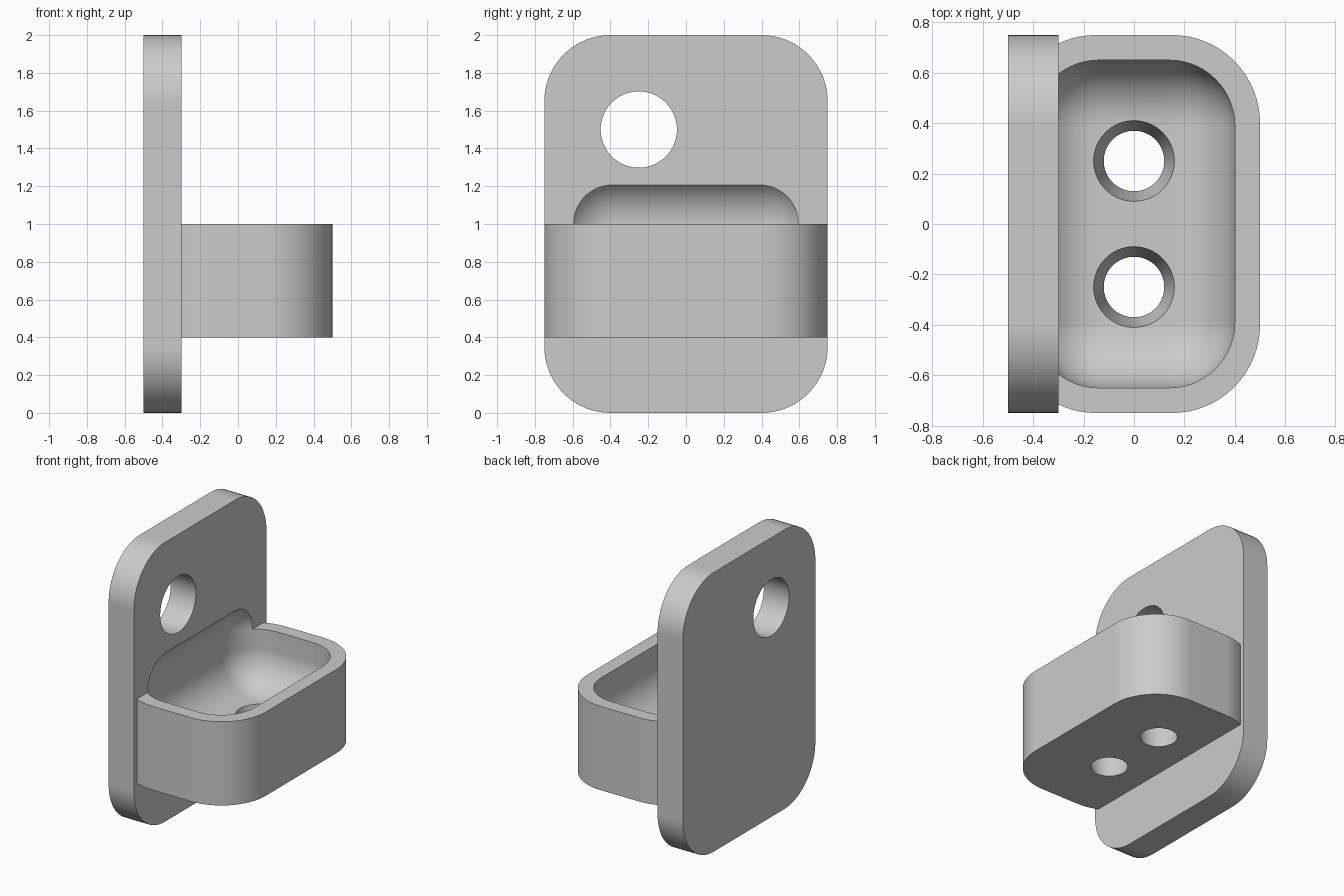
import bpy, bmesh, math
from mathutils import Matrix

cube = bpy.data.objects.get("Cube")
if cube:
    bpy.data.objects.remove(cube, do_unlink=True)

grey = bpy.data.materials.new("plain_grey")
grey.use_nodes = True
colour = (0.6, 0.6, 0.6, 1)
grey.diffuse_color = colour
grey.node_tree.nodes["Principled BSDF"].inputs["Base Color"].default_value = colour


def finish(name, bm):
    """Turn a bmesh into a grey object."""
    bmesh.ops.recalc_face_normals(bm, faces=bm.faces)
    mesh = bpy.data.meshes.new(name)
    bm.to_mesh(mesh)
    bm.free()
    mesh.materials.append(grey)
    obj = bpy.data.objects.new(name, mesh)
    bpy.context.collection.objects.link(obj)
    return obj


def rounded_outline(half_u, half_v, radius, steps=16):
    """Points round a rectangle with rounded corners."""
    points = []
    for corner, (su, sv) in enumerate([(1, 1), (-1, 1), (-1, -1), (1, -1)]):
        for i in range(steps + 1):
            a = math.pi / 2 * (corner + i / steps)
            points.append((su * (half_u - radius) + radius * math.cos(a),
                           sv * (half_v - radius) + radius * math.sin(a)))
    return points


def prism(name, points, offset):
    """Extrude a closed outline of 3D points by an offset."""
    bm = bmesh.new()
    face = bm.faces.new([bm.verts.new(p) for p in points])
    result = bmesh.ops.extrude_face_region(bm, geom=[face], use_keep_orig=True)
    moved = [g for g in result["geom"] if isinstance(g, bmesh.types.BMVert)]
    bmesh.ops.translate(bm, vec=offset, verts=moved)
    bmesh.ops.remove_doubles(bm, verts=bm.verts, dist=0.0001)
    return finish(name, bm)


def cone(name, bottom, top, depth, matrix):
    bm = bmesh.new()
    bmesh.ops.create_cone(bm, cap_ends=True, segments=64, radius1=bottom,
                          radius2=top, depth=depth, matrix=matrix)
    return finish(name, bm)


def combine(target, other, operation):
    """Apply a boolean and discard the other object."""
    mod = target.modifiers.new("combine", "BOOLEAN")
    mod.object = other
    mod.operation = operation
    mod.solver = "EXACT"
    bpy.context.view_layer.objects.active = target
    bpy.ops.object.modifier_apply(modifier=mod.name)
    bpy.data.objects.remove(other, do_unlink=True)


# Upright back plate
bracket = prism("wall_bracket",
                [(-0.5, y, z + 1) for y, z in rounded_outline(0.75, 1, 0.35)],
                (0.2, 0, 0))

# Tray block, its back end buried in the plate
tray_points = []
for x, y in rounded_outline(0.5, 0.75, 0.35):
    if x > -0.45:
        tray_points.append((x, y, 0.4))
tray = prism("tray", tray_points, (0, 0, 0.6))
combine(bracket, tray, "UNION")

# Soft-cornered hollow that also bites into the plate
floor, top = 0.6, 1.262
bm = bmesh.new()
bmesh.ops.create_cube(bm, size=1, matrix=Matrix.Translation((0, 0, (floor + top) / 2))
                      @ Matrix.Diagonal((0.8, 1.3, top - floor, 1)))
bmesh.ops.bevel(bm, geom=bm.edges[:], offset=0.26, segments=14,
                profile=0.5, affect="EDGES")
combine(bracket, finish("hollow_cutter", bm), "DIFFERENCE")

# Tapered drain holes through the tray floor
for y in (-0.25, 0.25):
    drain = cone("drain_cutter", 0.11, 0.17, 0.3, Matrix.Translation((0, y, 0.5)))
    combine(bracket, drain, "DIFFERENCE")

# Hanging hole through the plate
hanger = cone("hanger_cutter", 0.202, 0.202, 0.5,
              Matrix.Translation((-0.4, -0.25, 1.5)) @ Matrix.Rotation(math.pi / 2, 4, "Y"))
combine(bracket, hanger, "DIFFERENCE")

# Smooth curved walls, keep crisp edges
bpy.ops.object.select_all(action="DESELECT")
bracket.select_set(True)
bpy.context.view_layer.objects.active = bracket
bpy.ops.object.shade_smooth_by_angle(angle=math.radians(25))
weighted = bracket.modifiers.new("flat_face_normals", "WEIGHTED_NORMAL")
weighted.keep_sharp = True
